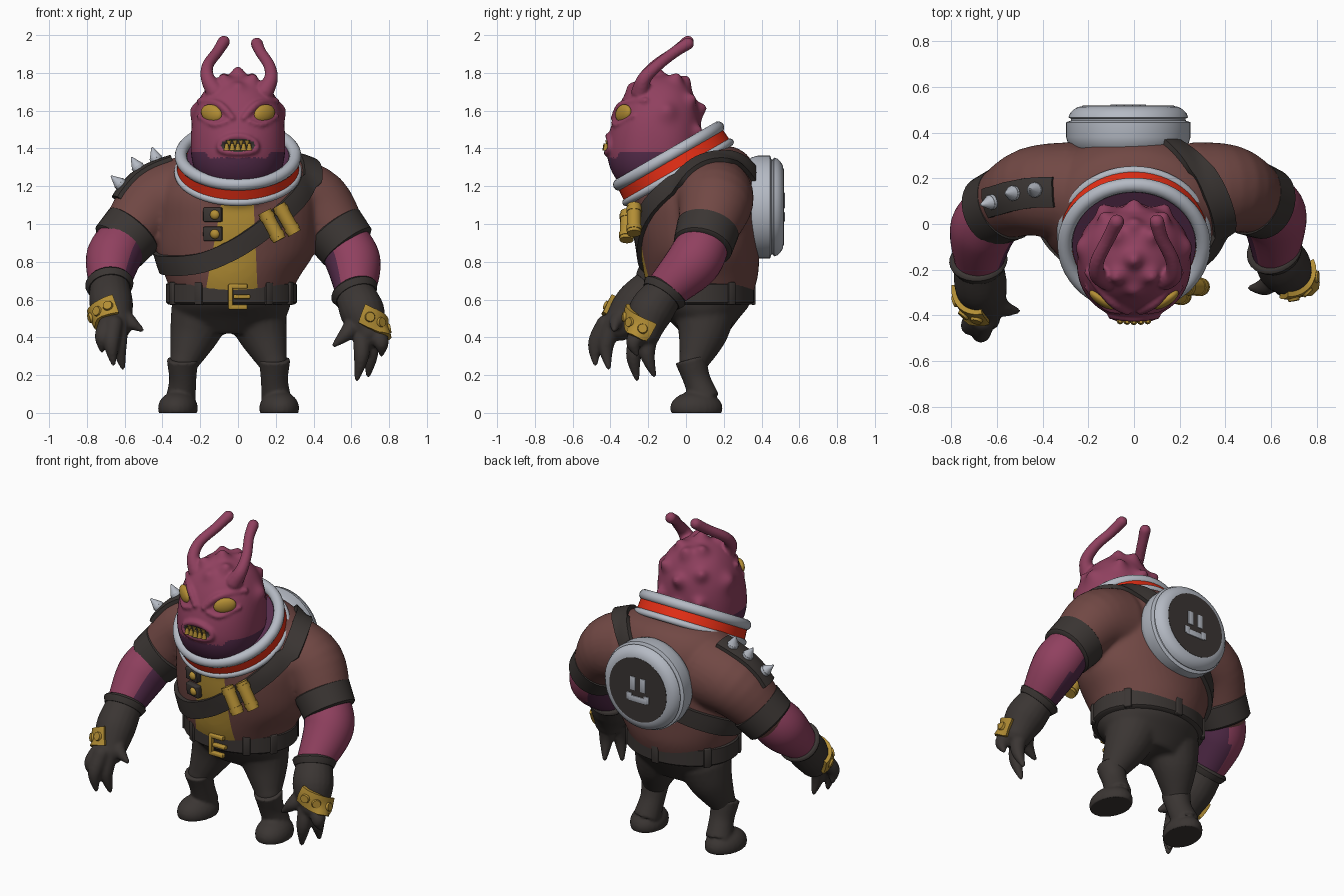
import bpy, bmesh
from math import sin, cos, pi, radians, exp
from mathutils import Vector as V, Matrix as M
from mathutils.bvhtree import BVHTree

if "Cube" in bpy.data.objects:
    bpy.data.objects.remove(bpy.data.objects["Cube"])

def material(name, *rgb):
    m = bpy.data.materials.new(name)
    m.use_nodes = True
    m.diffuse_color = (*rgb, 1)
    m.node_tree.nodes["Principled BSDF"].inputs["Base Color"].default_value = (*rgb, 1)
    return m

SKIN = material("pink skin", .28, .052, .115)
SHADE = material("purple underside skin", .09, .025, .07)
JACKET = material("brown jacket", .165, .065, .058)
LEATHER = material("dark leather", .043, .036, .033)
BRASS = material("mustard yellow", .45, .27, .035)
STEEL = material("pale steel", .46, .49, .55)
RED = material("collar red", .85, .03, .008)

def finish(name, bm, mat, angle=45):
    bmesh.ops.recalc_face_normals(bm, faces=bm.faces[:])
    me = bpy.data.meshes.new(name)
    bm.to_mesh(me)
    bm.free()
    me.materials.append(mat)
    me.shade_smooth()
    me.set_sharp_from_angle(angle=radians(angle))
    ob = bpy.data.objects.new(name, me)
    bpy.context.collection.objects.link(ob)
    return ob

def skin(name, sections, mat, closed=False):
    """Bridge cross-sections into one closed surface."""
    bm = bmesh.new()
    rows = [[bm.verts.new(p) for p in s] for s in sections]
    k = len(rows[0])
    for a, b in zip(rows, rows[1:] + rows[:1] if closed else rows[1:]):
        for i in range(k):
            bm.faces.new((a[i], a[(i + 1) % k], b[(i + 1) % k], b[i]))
    if not closed:
        bm.faces.new(rows[0])
        bm.faces.new(rows[-1])
    return finish(name, bm, mat)

def spline(pts, n, closed=False):
    pts = [V(p) for p in pts]
    c, out = len(pts), []
    at = lambda i: pts[i % c] if closed else pts[max(0, min(c - 1, i))]
    for i in range(c if closed else c - 1):
        a, b, d, e = (at(i + j) for j in (-1, 0, 1, 2))
        for t in (j / n for j in range(n)):
            out.append(b.copy() if n == 1 else (2*b + (d - a)*t + (2*a - 5*b + 4*d - e)*t*t
                       + (3*b - a - 3*d + e)*t**3) / 2)
    return out if closed else out + [pts[-1]]

def tangents(P, closed):
    c = len(P)
    pick = lambda i: P[i % c] if closed else P[max(0, min(c - 1, i))]
    return [(pick(i + 1) - pick(i - 1)).normalized() for i in range(c)]

def tube(name, pts, mat, seg=20, n=5, closed=False, rounded=True):
    """Tapered tube through (x, y, z, radius) points."""
    S = spline(pts, n, closed)
    P = [s.xyz for s in S]
    rows = [(p, t, max(s.w, .004)) for p, t, s in zip(P, tangents(P, closed), S)]
    if rounded and not closed:
        for end, sign in ((0, -1), (-1, 1)):
            p, t, r = rows[end]
            cap = [(p + t*sign*r*sin(a), t, r*cos(a)) for a in (.4, .8, 1.2, 1.5)]
            rows = cap[::-1] + rows if sign < 0 else rows + cap
    u, sections = rows[0][1].orthogonal(), []
    for p, t, r in rows:
        u = (u - t*u.dot(t)).normalized()
        w = t.cross(u)
        sections.append([p + r*(u*cos(a) + w*sin(a)) for a in (2*pi*i/seg for i in range(seg))])
    return skin(name, sections, mat, closed)

def loft(name, rings, mat, n=4, seg=48):
    """Stack of ellipses: z, centre x, centre y, half width, half depth."""
    if n > 1:
        xs = spline([(z, x, y, a) for z, x, y, a, b in rings], n)
        rings = [(*s, d.x) for s, d in zip(xs, spline([(r[4], 0, 0) for r in rings], n))]
    return skin(name, [[V((x + a*cos(2*pi*i/seg), y + b*sin(2*pi*i/seg), z)) for i in range(seg)]
                       for z, x, y, a, b in rings], mat)

def ball(name, mat, where, size, rot=M()):
    bm = bmesh.new()
    bmesh.ops.create_uvsphere(bm, u_segments=24, v_segments=14, radius=1,
                              matrix=M.Translation(where) @ rot @ M.Diagonal((*size, 1)))
    return finish(name, bm, mat)

def box(name, mat, where, size, rot=M(), bevel=.006):
    bm = bmesh.new()
    bmesh.ops.create_cube(bm, size=1, matrix=M.Translation(where) @ rot @ M.Diagonal((*size, 1)))
    bmesh.ops.bevel(bm, geom=bm.edges[:], offset=bevel, segments=2, affect='EDGES', profile=.5)
    return finish(name, bm, mat)

def peg(name, mat, base, axis, r0, r1, height, seg=16):
    a = V(base)
    return tube(name, [(*a, r0), (*(a + V(axis).normalized()*height), r1)], mat, seg, 1, rounded=False)

def fuse(name, parts, mat, voxel, relax):
    """Blend overlapping parts into one smooth skin."""
    bpy.ops.object.select_all(action='DESELECT')
    for p in parts:
        p.select_set(True)
    ob = bpy.context.view_layer.objects.active = parts[0]
    bpy.ops.object.join()
    ob.name = name
    mod = ob.modifiers.new("blend", 'REMESH')
    mod.mode, mod.voxel_size, mod.use_smooth_shade = 'VOXEL', voxel, True
    bpy.ops.object.modifier_apply(modifier=mod.name)
    mod = ob.modifiers.new("relax", 'SMOOTH')
    mod.iterations = relax
    bpy.ops.object.modifier_apply(modifier=mod.name)
    ob.data.materials.clear()
    ob.data.materials.append(mat)
    ob.data.shade_smooth()
    return ob

def paint(ob, mat, rule):
    ob.data.materials.append(mat)
    for f in ob.data.polygons:
        if rule(f.center, f.normal):
            f.material_index = len(ob.data.materials) - 1

def tree(ob):
    return BVHTree.FromPolygons([v.co for v in ob.data.vertices], [p.vertices[:] for p in ob.data.polygons])

def ribbon(name, host, path, width, thick, mat, closed=False):
    """Strap that hugs the host surface."""
    P, sections = spline(path, 6, closed), []
    for p, t in zip(P, tangents(P, closed)):
        q, nrm = host.find_nearest(p)[:2]
        side = t.cross(nrm).normalized()
        line = [host.find_nearest(q + side*width*k/4)[0] for k in (-2, -1, 0, 1, 2)]
        sections.append([c + nrm*thick for c in line] + [c - nrm*.015 for c in line[::-1]])
    return skin(name, sections, mat, closed)

# Limb layouts: (x, y, z, radius)
arms = {
    "right": dict(
        sleeve=[(-.28, .14, 1.14, .22), (-.45, .14, 1.09, .195), (-.6, .07, .92, .145)],
        forearm=[(-.59, .07, .94, .13), (-.66, -.02, .82, .145), (-.68, -.17, .67, .105)],
        palm=[(-.68, -.17, .67, .115), (-.67, -.27, .57, .115), (-.65, -.35, .47, .09)],
        fingers=[(-.61, -.41, .24), (-.66, -.48, .26), (-.72, -.44, .33), (-.51, -.38, .44)],
        plate=[(-.81, -.28, .47), (-.76, -.41, .54), (-.64, -.47, .61)]),
    "left": dict(
        sleeve=[(.28, .14, 1.14, .22), (.42, .15, 1.09, .195), (.55, .1, .92, .145)],
        forearm=[(.54, .11, .94, .13), (.61, .04, .8, .145), (.62, -.12, .64, .105)],
        palm=[(.62, -.12, .63, .118), (.66, -.19, .53, .118), (.69, -.22, .43, .09)],
        fingers=[(.63, -.26, .18), (.69, -.17, .2), (.76, -.26, .31), (.51, -.28, .36)],
        plate=[(.65, -.36, .53), (.76, -.3, .48), (.82, -.17, .42)])}

# Jacket: trunk, collar seat and sleeves blended together
tilt = M.Rotation(radians(30), 4, 'X')
up = tilt @ V((0, 0, 1))
top = V((0, -.092, 1.36))
low = top - up*.1
trunk = loft("trunk", [(.62, -.035, .08, .31, .27), (.72, -.03, .08, .355, .3), (.85, -.01, .075, .415, .315),
                       (1, 0, .07, .425, .33), (1.15, 0, .07, .42, .325), (1.28, 0, .1, .38, .275),
                       (1.37, 0, .12, .29, .2), (1.41, 0, .13, .17, .12)], JACKET)
seat = peg("collar_seat", JACKET, low, -up, .29, .29, .11, 48)
jacket = fuse("jacket", [trunk, seat] + [tube("sleeve", a["sleeve"], JACKET, 32) for a in arms.values()],
              JACKET, .014, 6)

# Shirt: cut the open jacket front along two clean edges
edges = [(V((-.085, 0, 1.13)), V((.45, 0, -.08))), (V((.082, 0, 1.13)), V((-.45, 0, -.02)))]
bm = bmesh.new()
bm.from_mesh(jacket.data)
for co, no in edges:
    bmesh.ops.bisect_plane(bm, geom=bm.verts[:] + bm.edges[:] + bm.faces[:], plane_co=co, plane_no=no)
bm.to_mesh(jacket.data)
bm.free()
paint(jacket, BRASS, lambda c, n: c.y < -.05 and all((c - co).dot(no) > 0 for co, no in edges))
body = tree(jacket)

# Sash, pods, shoulder pad with spikes, buttons
ribbon("sash", body, [(.41, 0, 1.34), (.4, -.12, 1.22), (.32, -.25, 1.1), (.17, -.3, .98), (0, -.3, .87),
                      (-.2, -.26, .79), (-.38, -.12, .77), (-.43, .05, .79), (-.36, .25, .86), (-.15, .38, .97),
                      (.07, .41, 1.15), (.2, .35, 1.3), (.33, .2, 1.38)], .105, .024, LEATHER, True)
for a, b in (((.14, -.31, 1.065), (.22, -.315, .915)), ((.215, -.275, 1.1), (.3, -.275, .95))):
    a, b = V(a), V(b)
    peg("pod", BRASS, a, b - a, .037, .037, (b - a).length)
    for k in (.1, .75):
        peg("pod_band", BRASS, a.lerp(b, k), b - a, .041, .041, .025)
ribbon("shoulder_pad", body, [(-.37, .14, 1.4), (-.5, .13, 1.32), (-.65, .09, 1.14)], .14, .022, LEATHER)
for p in ((-.44, .15, 1.36), (-.53, .135, 1.3), (-.61, .1, 1.2)):
    q, nrm = body.find_nearest(V(p))[:2]
    peg("spike_base", STEEL, q, nrm, .033, .033, .035)
    peg("spike", STEEL, q + nrm*.03, nrm, .034, .003, .06)
for z in (1.05, .95):
    q, nrm = body.ray_cast(V((-.13, -1, z)), V((0, 1, 0)))[:2]
    face = nrm.to_track_quat('Z', 'Y').to_matrix().to_4x4()
    box("button_tab", LEATHER, q + nrm*.012, (.1, .075, .035), face)
    ball("button", BRASS, q + nrm*.03 + V((.015, 0, 0)), (.026, .026, .02), face)

# Arms, gloves and knuckle plates
for side, a in arms.items():
    s = -1 if side == "right" else 1
    arm = tube(side + "_forearm", a["forearm"], SKIN, 32, 8)
    paint(arm, SHADE, lambda c, n: n.dot(V((-s*.75, 0, -.5))) > .4)
    d = (V(a["sleeve"][2][:3]) - V(a["sleeve"][1][:3])).normalized()
    c = V(a["sleeve"][2][:3])
    tube(side + "_armband", [(*(c + d*k), r) for k, r in ((-.08, .155), (-.07, .167), (.05, .158), (.06, .146))],
         LEATHER, 32, 1, rounded=False)
    w, hand = V(a["palm"][0][:3]), V(a["palm"][1][:3])
    d = (hand - w).normalized()
    tube(side + "_glove_cuff", [(*(w - d*.03), .115), (*(w - d*.015), .128), (*(w + d*.02), .112)],
         LEATHER, 28, 2, rounded=False)
    parts = [tube("palm", [(*(w + d*.02), .108)] + a["palm"][1:], LEATHER, rounded=True)]
    knuckles = V(a["palm"][2][:3])
    for i, tip in enumerate(a["fingers"]):
        tip = V(tip)
        root = hand.lerp(tip, .25) if i == 3 else knuckles.lerp(V((tip.x, tip.y, knuckles.z)), .6)
        bend = root.lerp(tip, .5) + V((s*.012, -.025, 0))
        parts.append(tube("finger", [(*root, .048), (*bend, .042), (*tip, .014)], LEATHER, 12))
    glove = tree(fuse(side + "_glove", parts, LEATHER, .01, 3))
    ribbon(side + "_knuckle_plate", glove, a["plate"], .11, .022, BRASS)
    for k in (3, 6, 9):
        q, nrm = glove.find_nearest(spline(a["plate"], 6)[k])[:2]
        peg("plate_stud", BRASS, q + nrm*.012, nrm, .03, .024, .02)

# Trousers and boots
cx = -.05
legs = [loft("hips", [(.42, -.04, .1, .19, .12), (.5, -.035, .09, .28, .19), (.58, -.035, .08, .315, .26),
                      (.67, -.035, .08, .32, .27)], LEATHER)]
for s in (-1, 1):
    legs.append(tube("leg", [(cx + s*.15, .1, .52, .16), (cx + s*.185, .085, .41, .13),
                             (cx + s*.235, .04, .27, .078)], LEATHER))
fuse("trousers", legs, LEATHER, .014, 3)
for s, side in ((-1, "right"), (1, "left")):
    x = cx + s*.243
    shaft = tube("shaft", [(x, .025, .285, .086), (x, .035, .25, .08), (x, .06, .17, .072),
                           (x + s*.01, .1, .07, .08)], LEATHER, rounded=False)
    foot = ball("foot", LEATHER, (x + s*.025, .055, .025), (.105, .14, .09), M.Rotation(s*.15, 4, 'Z'))
    boot = fuse(side + "_boot", [shaft, foot], LEATHER, .01, 2)
    for v in boot.data.vertices:
        v.co.z = max(v.co.z, 0)

# Belt, loops and buckle
loft("belt", [(z, -.035, .08, .335 + g, .268 + g)
              for z, g in ((.575, 0), (.585, .012), (.68, .012), (.69, 0))], LEATHER, 1)
for deg in (35, 90, 145, 205, 240, 305, 335):
    t = radians(deg)
    box("belt_loop", LEATHER, (-.035 + .343*cos(t), .08 + .276*sin(t), .632), (.025, .045, .12),
        M.Rotation(t, 4, 'Z'))
for x, z, w, h in ((-.04, .615, .025, .13), (0, .67, .1, .025), (0, .56, .1, .025), (.02, .615, .09, .022)):
    box("buckle_bar", BRASS, (x, -.21, z), (w, .03, h))

# Collar rings
for name, c, R, r in (("collar_top_ring", top, .303, .032), ("collar_lower_ring", low, .318, .02)):
    tube(name, [(*(c + tilt @ V((R*cos(t), R*sin(t), 0))), r) for t in (2*pi*i/56 for i in range(56))],
         STEEL, 14, 1, True)
peg("collar_band", RED, low, up, .324, .318, .085, 56)
peg("neck", SHADE, low, up, .28, .27, .1, 48)

# Head: egg with warts, brows, lips and feelers blended in
def head_point(d):
    p = d / sum(abs(c)**2.3 for c in d)**(1/2.3)
    z = p.z*(.37 if p.z > 0 else .27)
    return V((.25*p.x, -.16 + .237*p.y + .07*z, 1.42 + z))

warts = [(0, 85, .045, .035), (0, 52, .02, .035), (180, 58, .04, .038), (180, 28, .045, .036), (180, 4, .03, .036),
         (0, -4, .02, .15)]
for s in (-1, 1):
    warts += [(s*az, el, .035, .034) for az, el in ((38, 62), (140, 64), (145, 36), (150, 10))] + [
        (s*102, 27, .028, .048)]
spots = [(head_point(V((sin(radians(a))*cos(radians(e)), -cos(radians(a))*cos(radians(e)), sin(radians(e))))), h, w)
         for a, e, h, w in warts]
bm = bmesh.new()
bmesh.ops.create_icosphere(bm, subdivisions=6, radius=1)
for v in bm.verts:
    d, p = v.co.normalized(), head_point(v.co.normalized())
    v.co = p + d*sum(h*exp(-(p - c).length_squared/w**2) for c, h, w in spots)
skull = finish("skull", bm, SKIN)

def caster(ob):
    t = tree(ob)
    return lambda x, z: t.ray_cast(V((x, -1, z)), V((0, 1, 0)))[0]
face = caster(skull)
parts = [skull, tube("lips", [(*face(.1*cos(t), 1.415 + .044*sin(t) - .006*cos(2*t)), .018)
                              for t in (pi*i/8 for i in range(16))], SKIN, 12, 2, True)]
feelers = {-1: [(-.12, -.24, 1.7, .05), (-.16, -.22, 1.77, .037), (-.16, -.16, 1.84, .031),
                (-.11, -.06, 1.91, .03), (-.075, .01, 1.965, .033)],
           1: [(.14, -.24, 1.7, .05), (.175, -.22, 1.77, .037), (.165, -.15, 1.84, .031),
               (.12, -.06, 1.91, .03), (.1, .01, 1.955, .033)]}
for s in (-1, 1):
    parts.append(tube("feeler", feelers[s], SKIN))
    parts.append(tube("brow", [(*face(s*x, z), r) for x, z, r in ((.03, 1.56, .018), (.1, 1.632, .022),
                                                                (.2, 1.652, .018))], SKIN))
    parts.append(tube("lower_lid", [(*face(s*x, z), .013) for x, z in ((.06, 1.54), (.13, 1.525), (.205, 1.57))],
                      SKIN))
head = fuse("head", parts, SKIN, .009, 3)
paint(head, SHADE, lambda c, n: c.z < 1.365 + .07*abs(c.x) and not (c.y < -.36 and c.z > 1.35))
paint(head, LEATHER, lambda c, n: c.y < -.3 and (c.x/.09)**2 + ((c.z - 1.417)/.035)**2 < 1)
for s in (-1, 1):
    ball("eye", BRASS, face(s*.14, 1.585) + V((0, .006, 0)), (.066, .026, .047),
         M.Rotation(s*.6, 4, 'Z') @ M.Rotation(-s*.25, 4, 'Y'))
front = caster(head)
for i in range(-2, 3):
    peg("lower_tooth", BRASS, front(i*.03, 1.39) + V((0, .002, 0)), (0, -.05, 1), .016, .008, .036, 10)
for i in (-1.5, -.5, .5, 1.5):
    peg("upper_tooth", BRASS, front(i*.032, 1.442) + V((0, .004, 0)), (0, -.05, -1), .014, .005, .024, 10)

# Round back tank with a simple face plate
pack = V((-.025, 0, 1.09))
disc = lambda name, prof, mat: tube(name, [(pack.x, y, pack.z, r) for y, r in prof], mat, 56, 1, rounded=False)
disc("back_tank", [(.32, .24), (.345, .262), (.38, .272), (.445, .272), (.452, .252), (.46, .25), (.466, .262),
                   (.485, .255), (.502, .238), (.512, .22), (.516, .2)], STEEL)
disc("tank_plate", [(.5, .2), (.518, .2)], LEATHER)
for x, z, w, h in ((-.035, .035, .036, .085), (.035, .035, .036, .085), (0, -.06, .13, .036),
                   (-.06, -.05, .036, .045), (.06, -.05, .036, .045)):
    box("face_mark", STEEL, pack + V((x, .519, z)), (w, .008, h), bevel=.003)
